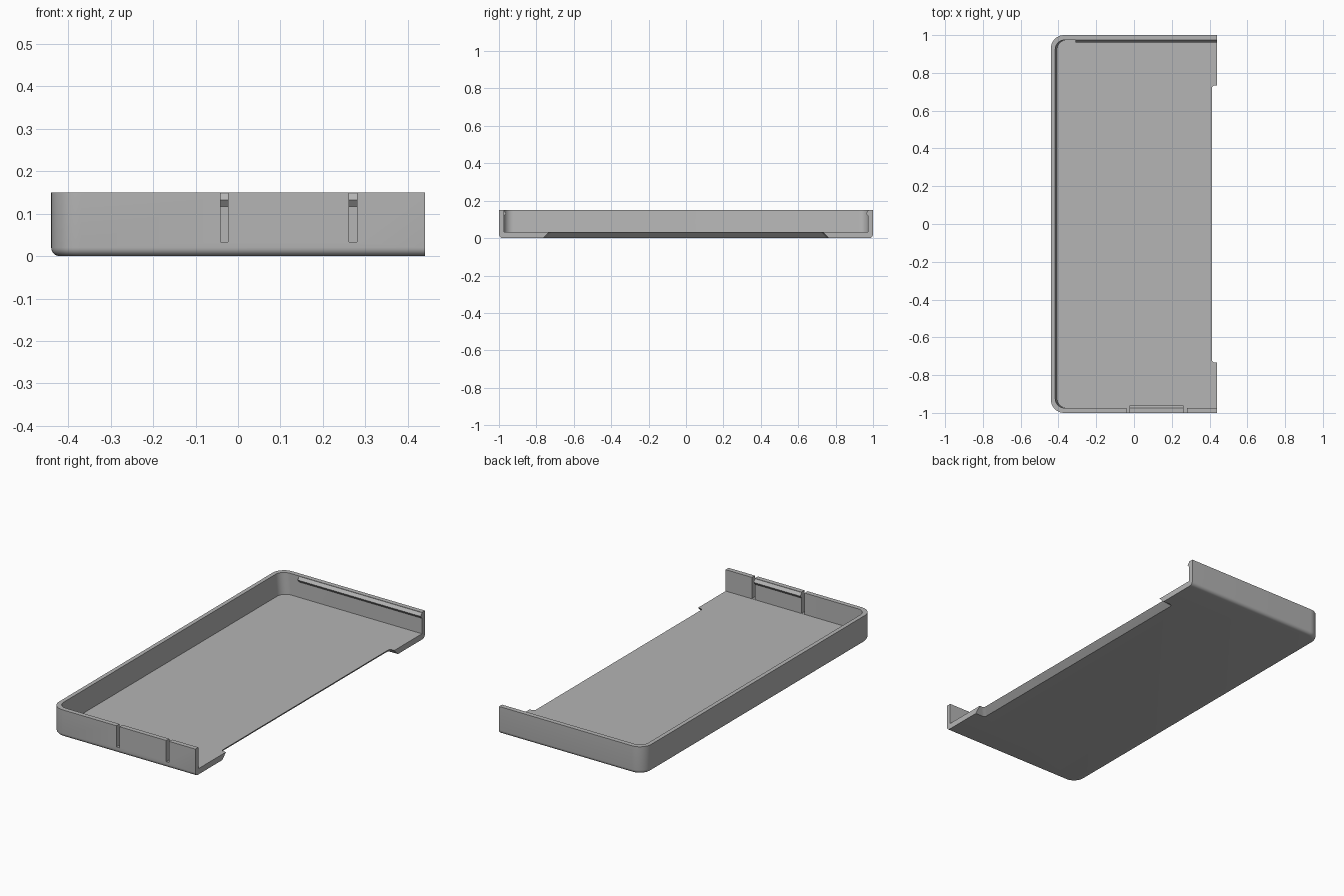
import bpy, bmesh, math

cube = bpy.data.objects.get("Cube")
if cube:
    bpy.data.objects.remove(cube, do_unlink=True)

grey = bpy.data.materials.new("plain grey")
grey.use_nodes = True
colour = (0.46, 0.46, 0.46, 1)
grey.diffuse_color = colour
grey.node_tree.nodes["Principled BSDF"].inputs["Base Color"].default_value = colour

RIGHT, HEIGHT, FLOOR = 0.44, 0.15, 0.032


def ring(left, right, half, radius, z, steps=10):
    """Outline with two rounded corners on its left side."""
    pts = [(right, half, z)]
    for sign, start in ((1, 90), (-1, 180)):
        for i in range(steps + 1):
            a = math.radians(start + 90 * i / steps)
            pts.append((left + radius + radius * math.cos(a),
                        sign * (half - radius) + radius * math.sin(a), z))
    pts.append((right, -half, z))
    return pts


def loft(name, rings):
    """Closed solid skinned through matching outlines."""
    bm = bmesh.new()
    loops = [[bm.verts.new(p) for p in r] for r in rings]
    n = len(loops[0])
    for low, high in zip(loops, loops[1:]):
        for i in range(n):
            j = (i + 1) % n
            bm.faces.new((low[i], low[j], high[j], high[i]))
    bm.faces.new(loops[0][::-1])
    bm.faces.new(loops[-1])
    bmesh.ops.recalc_face_normals(bm, faces=bm.faces)
    mesh = bpy.data.meshes.new(name)
    bm.to_mesh(mesh)
    bm.free()
    mesh.materials.append(grey)
    obj = bpy.data.objects.new(name, mesh)
    bpy.context.collection.objects.link(obj)
    return obj


def activate(obj):
    bpy.ops.object.select_all(action='DESELECT')
    obj.select_set(True)
    bpy.context.view_layer.objects.active = obj


def cut(obj, cutter):
    mod = obj.modifiers.new("cut", 'BOOLEAN')
    mod.operation, mod.solver, mod.object = 'DIFFERENCE', 'EXACT', cutter
    activate(obj)
    bpy.ops.object.modifier_apply(modifier=mod.name)
    bpy.data.objects.remove(cutter, do_unlink=True)


# Outer shell with a rounded lower edge
EDGE = 0.02
levels = []
for i in range(7):
    a = math.radians(90 * i / 6)
    inset = EDGE * (1 - math.sin(a))
    levels.append(ring(-RIGHT + inset, RIGHT, 1 - inset, 0.07 - inset,
                       EDGE * (1 - math.cos(a))))
levels.append(ring(-RIGHT, RIGHT, 1, 0.07, HEIGHT))
tray = loft("tray", levels)

# Inner cavity, open on the left-hand side and the top
cut(tray, loft("cavity_cutter", [
    ring(-0.407, 0.6, 0.974, 0.05, FLOOR),
    ring(-0.418, 0.6, 0.974, 0.05, HEIGHT + 0.01)]))

# Bevelled finger recess along the open floor edge
cut(tray, loft("recess_cutter", [
    ring(0.37, 0.6, 0.775, 0.015, -0.01),
    ring(0.42, 0.6, 0.725, 0.015, 0.04)]))

# Two slots that free the spring tab in the front wall
for x in (-0.032, 0.271):
    cut(tray, loft("slot_cutter", [
        [(x + sx * 0.009, y, z) for sx, y in
         ((-1, -1.1), (1, -1.1), (1, -0.95), (-1, -0.95))]
        for z in (FLOOR + 0.001, 0.2)]))

activate(tray)
bpy.ops.object.shade_smooth_by_angle(angle=math.radians(30))

# Snap ridges on the back wall and the spring tab
profile = ((0.985, 0.148), (0.974, 0.148), (0.962, 0.132),
           (0.974, 0.117), (0.985, 0.117))
for name, side, x0, x1 in (("back_ridge", 1, -0.31, RIGHT),
                           ("tab_ridge", -1, -0.023, 0.262)):
    loft(name, [[(x, side * y, z) for y, z in profile] for x in (x0, x1)])
